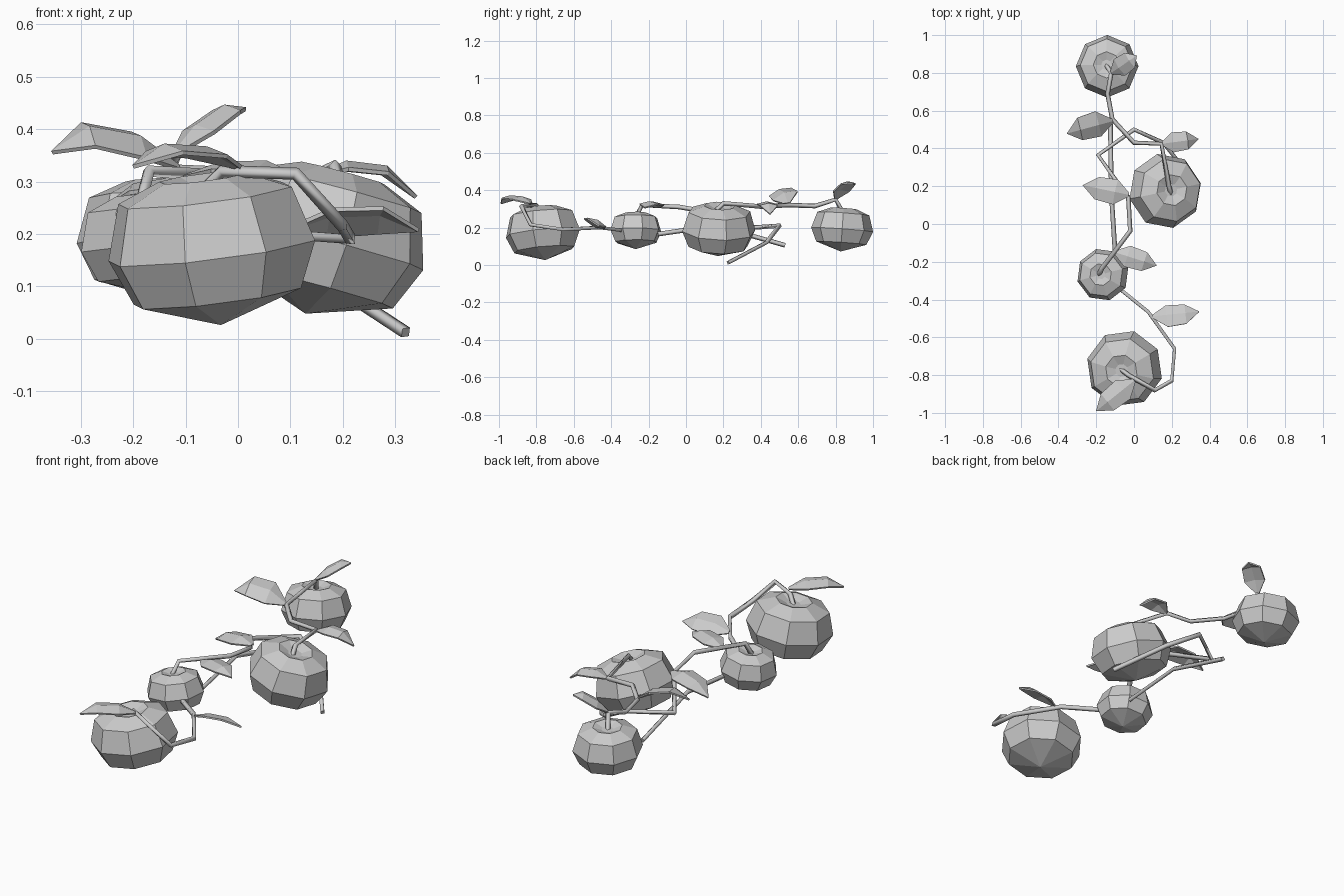
import bpy, math
from mathutils import Vector, Matrix

if "Cube" in bpy.data.objects:
    bpy.data.objects.remove(bpy.data.objects["Cube"])


def make_object(name, verts, faces):
    mesh = bpy.data.meshes.new(name)
    mesh.from_pydata(verts, [], faces)
    mesh.update()
    ob = bpy.data.objects.new(name, mesh)
    bpy.context.collection.objects.link(ob)
    return ob


# Pumpkins: (radius, height) profile turned around eight sides
PROFILE = [(0.81, -0.43), (1, 0), (0.84, 0.52), (0.42, 0.69), (0.17, 0.6)]


def pumpkin(name, centre, r, turn, lean_x, lean_y):
    n = 8
    verts = [(0, 0, -0.70 * r)]
    for pr, pz in PROFILE:
        for i in range(n):
            a = math.radians(turn) + math.tau * i / n
            verts.append((pr * r * math.cos(a), pr * r * math.sin(a), pz * r))
    faces = [(0, 1 + (i + 1) % n, 1 + i) for i in range(n)]
    for k in range(len(PROFILE) - 1):
        for i in range(n):
            j = (i + 1) % n
            faces.append((1 + k * n + i, 1 + k * n + j,
                          1 + (k + 1) * n + j, 1 + (k + 1) * n + i))
    last = 1 + (len(PROFILE) - 1) * n
    faces.append(tuple(range(last, last + n)))
    ob = make_object(name, verts, faces)
    ob.location = centre
    # lean the axis towards +x and +y
    ob.rotation_euler = (math.radians(-lean_y), math.radians(lean_x), 0)
    return ob


pumpkin("pumpkin_front", (-0.05, -0.765, 0.168), 0.205, 30, -7, -5)
pumpkin("pumpkin_small", (-0.165, -0.268, 0.182), 0.14, 15, -7, 0)
pumpkin("pumpkin_side", (0.165, 0.175, 0.183), 0.2, 12, 15, 2)
pumpkin("pumpkin_back", (-0.142, 0.835, 0.188), 0.166, 0, -2, 4)


# Vines: square tubes along bent paths
def vine(name, points, radius=0.0125):
    cu = bpy.data.curves.new(name, 'CURVE')
    cu.dimensions = '3D'
    cu.bevel_depth = radius
    cu.bevel_resolution = 0
    cu.use_fill_caps = True
    sp = cu.splines.new('POLY')
    sp.points.add(len(points) - 1)
    for p, co in zip(sp.points, points):
        p.co = (*co, 1)
    ob = bpy.data.objects.new(name, cu)
    bpy.context.collection.objects.link(ob)


vine("vine_front", [(-.07, -.77, .28), (-.03, -.8, .32), (.11, -.88, .315), (.2, -.83, .215),
                    (.215, -.66, .19), (.075, -.465, .2), (-.08, -.34, .185)])
vine("vine_middle", [(-.185, -.265, .26), (-.17, -.235, .32), (-.02, -.037, .31),
                     (-.03, .14, .28), (-.19, .365, .2), (0, .5, .21),
                     (.155, .43, .12), (.32, .225, .012)])
vine("vine_low", [(-.1, -.15, .165), (-.12, .16, .21), (-.125, .53, .105)])
vine("vine_back", [(.195, .16, .29), (.185, .2, .33), (.145, .425, .31), (0, .43, .315),
                   (-.115, .555, .32), (-.14, .69, .315), (-.12, .8, .35), (-.15, .845, .27)])


# Leaves: arched, creased blades with a little thickness
def leaf(name, base, tip, half_width, arch, roll=0):
    base, tip = Vector(base), Vector(tip)
    d = tip - base
    side = d.cross(Vector((0, 0, 1))).normalized()
    side = Matrix.Rotation(math.radians(roll), 3, d) @ side
    up = side.cross(d).normalized()
    verts = []
    for t, w, h in ((0, 0.15, 0), (0.3, 0.95, 0.85), (0.7, 0.85, 1.0)):
        c = base + d * t + Vector((0, 0, arch * h))
        s = side * half_width * w
        drop = up * half_width * w * 0.25
        verts += [c + s - drop, c, c - s - drop]
    verts.append(tip)
    faces = []
    for k in (0, 3):
        for i in (k, k + 1):
            faces.append((i, i + 3, i + 4, i + 1))
    faces += [(6, 9, 7), (7, 9, 8)]
    ob = make_object(name, verts, faces)
    mod = ob.modifiers.new("thickness", 'SOLIDIFY')
    mod.thickness = 0.008
    mod.offset = 0


LEAVES = [
    ((0.0, -.83, .33), (-.2, -.99, .328), .065, .04, 0),
    ((.1, -.49, .21), (.345, -.465, .207), .065, .03, -25),
    ((-.1, -.15, .31), (.12, -.22, .305), .06, .03, 0),
    ((-.03, .155, .29), (-.27, .205, .237), .07, .04, 0),
    ((.15, .425, .31), (.34, .45, .27), .055, .045, 0),
    ((-.115, .545, .33), (-.355, .48, .355), .075, .055, -20),
    ((-.12, .8, .355), (.015, .892, .438), .055, .03, 0),
]
for i, args in enumerate(LEAVES):
    leaf(f"leaf_{i + 1}", *args)
